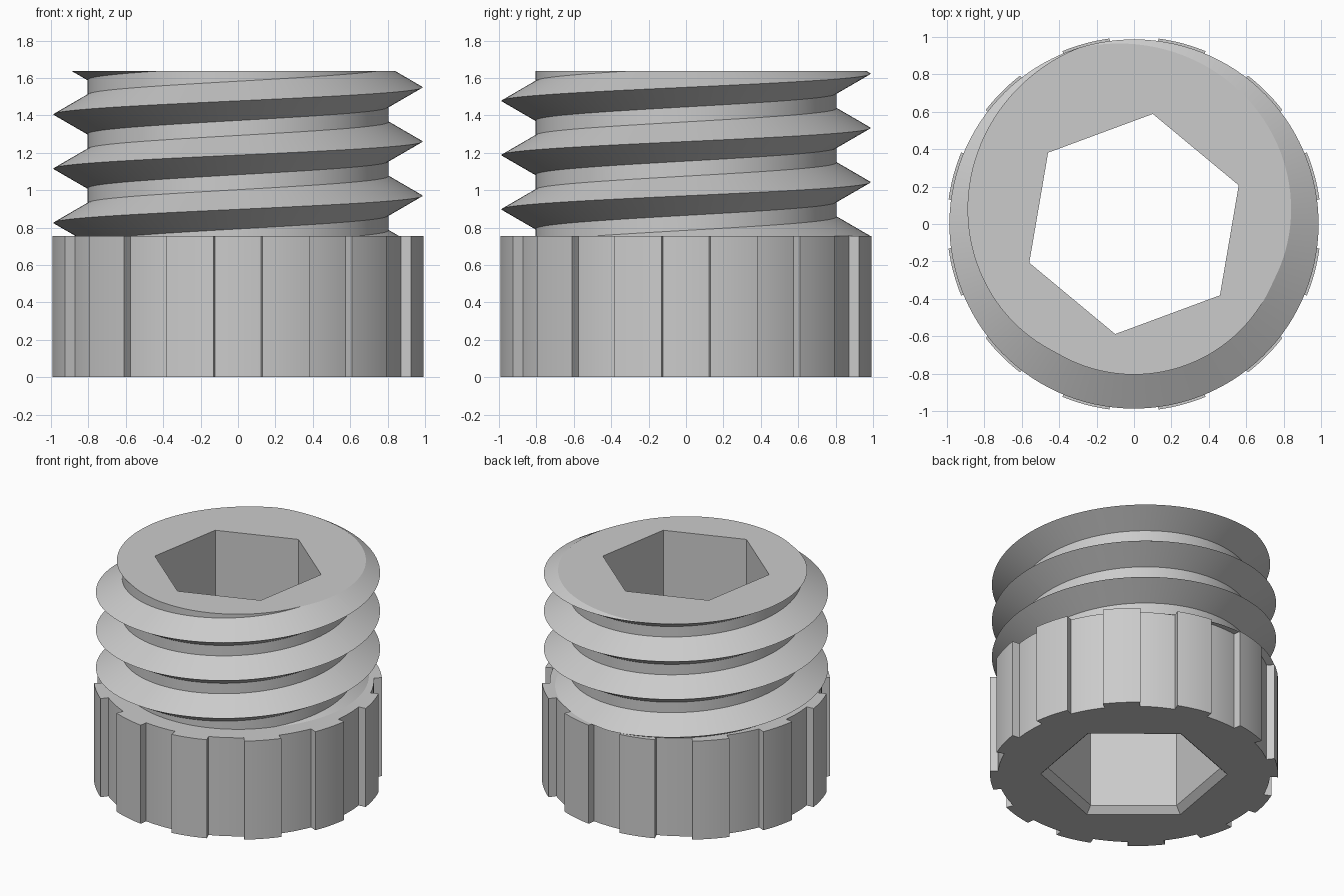
import bpy, bmesh
from math import sin, cos, radians

if "Cube" in bpy.data.objects:
    bpy.data.objects.remove(bpy.data.objects["Cube"])

COLLAR_TOP, TOP = 0.755, 1.637
ROOT, CREST, PITCH, FLANK = 0.805, 0.987, 0.29, 0.105
RIDGE, GROOVE = 1.0, 0.944
HEX_R, HEX_MOUTH, HEX_TURN, CHAMFER = 0.597, 0.648, 20.3, 0.048

steel = bpy.data.materials.new("plain grey")
steel.use_nodes = True
grey = (0.6, 0.6, 0.6, 1)
steel.diffuse_color = grey
steel.node_tree.nodes["Principled BSDF"].inputs["Base Color"].default_value = grey


def polar(r, a, z):
    return (r * cos(radians(a)), r * sin(radians(a)), z)


def hex_radius(a, corner):
    """Distance from the axis to a hexagon's side at angle a."""
    return corner * cos(radians(30)) / cos(radians((a - HEX_TURN) % 60 - 30))


def skin(name, columns, inward=False):
    """Join neighbouring columns of points with faces."""
    bm = bmesh.new()
    cols = [[bm.verts.new(p) for p in c] for c in columns]
    for a, b in zip(cols, cols[1:]):
        for i in range(len(a) - 1):
            bm.faces.new((a[i], b[i], b[i + 1], a[i + 1]))
    bmesh.ops.remove_doubles(bm, verts=bm.verts[:], dist=1e-5)
    bmesh.ops.recalc_face_normals(bm, faces=bm.faces[:])
    # Check the winding on the widest side wall
    walls = [f for f in bm.faces if abs(f.normal.z) < 0.1]
    flow = sum(f.normal.dot(f.calc_center_median()) * f.calc_area() for f in walls)
    if (flow < 0) != inward:
        bmesh.ops.reverse_faces(bm, faces=bm.faces[:])
    mesh = bpy.data.meshes.new(name)
    bm.to_mesh(mesh)
    bm.free()
    mesh.materials.append(steel)
    ob = bpy.data.objects.new(name, mesh)
    bpy.context.collection.objects.link(ob)
    bpy.ops.object.select_all(action='DESELECT')
    ob.select_set(True)
    bpy.context.view_layer.objects.active = ob
    bpy.ops.object.shade_smooth_by_angle(angle=radians(25))
    return ob


# Angles shared by all parts, with the hexagon corners among them
steps = sorted((HEX_TURN + 3 * i) % 360 for i in range(120))

# Grip collar: twelve raised ridges with radial walls
outline = [(a, RIDGE if abs(a % 30 - 15) < 7.5 else GROOVE) for a in steps]
for k in range(12):
    mid = 30 * k + 15
    outline += [(mid - 7.5, GROOVE), (mid - 7.5, RIDGE),
                (mid + 7.5, RIDGE), (mid + 7.5, GROOVE)]
# Order each wall so that ridges start outward and end inward
outline.sort(key=lambda p: (p[0], p[1] if p[0] % 30 < 15 else -p[1]))
outline.append(outline[0])
skin("grip_collar", [
    [polar(hex_radius(a, HEX_MOUTH), a, 0), polar(r, a, 0),
     polar(r, a, COLLAR_TOP), polar(ROOT - 0.01, a, COLLAR_TOP)]
    for a, r in outline])


# Threaded shank: right-handed V thread trimmed flat at both ends
def thread_column(a):
    crest = 0.68 + PITCH * a / 360
    col = [polar(ROOT - 0.01, a, COLLAR_TOP)]
    for k in range(-1, 5):
        for off in (-FLANK, 0, FLANK):
            z = min(max(crest + PITCH * k + off, COLLAR_TOP), TOP)
            gap = abs((z - crest + PITCH / 2) % PITCH - PITCH / 2)
            r = max(ROOT, CREST - gap * (CREST - ROOT) / FLANK)
            col.append(polar(r, a, z))
    col.append(polar(hex_radius(a, HEX_R), a, TOP))
    return col


skin("threaded_shank", [thread_column(a) for a in [0] + steps + [360]])

# Hexagonal through-hole with a chamfered lower mouth
skin("hex_socket", [
    [polar(HEX_MOUTH, a, 0), polar(HEX_R, a, CHAMFER), polar(HEX_R, a, TOP)]
    for a in (HEX_TURN + 60 * i for i in range(7))], inward=True)
